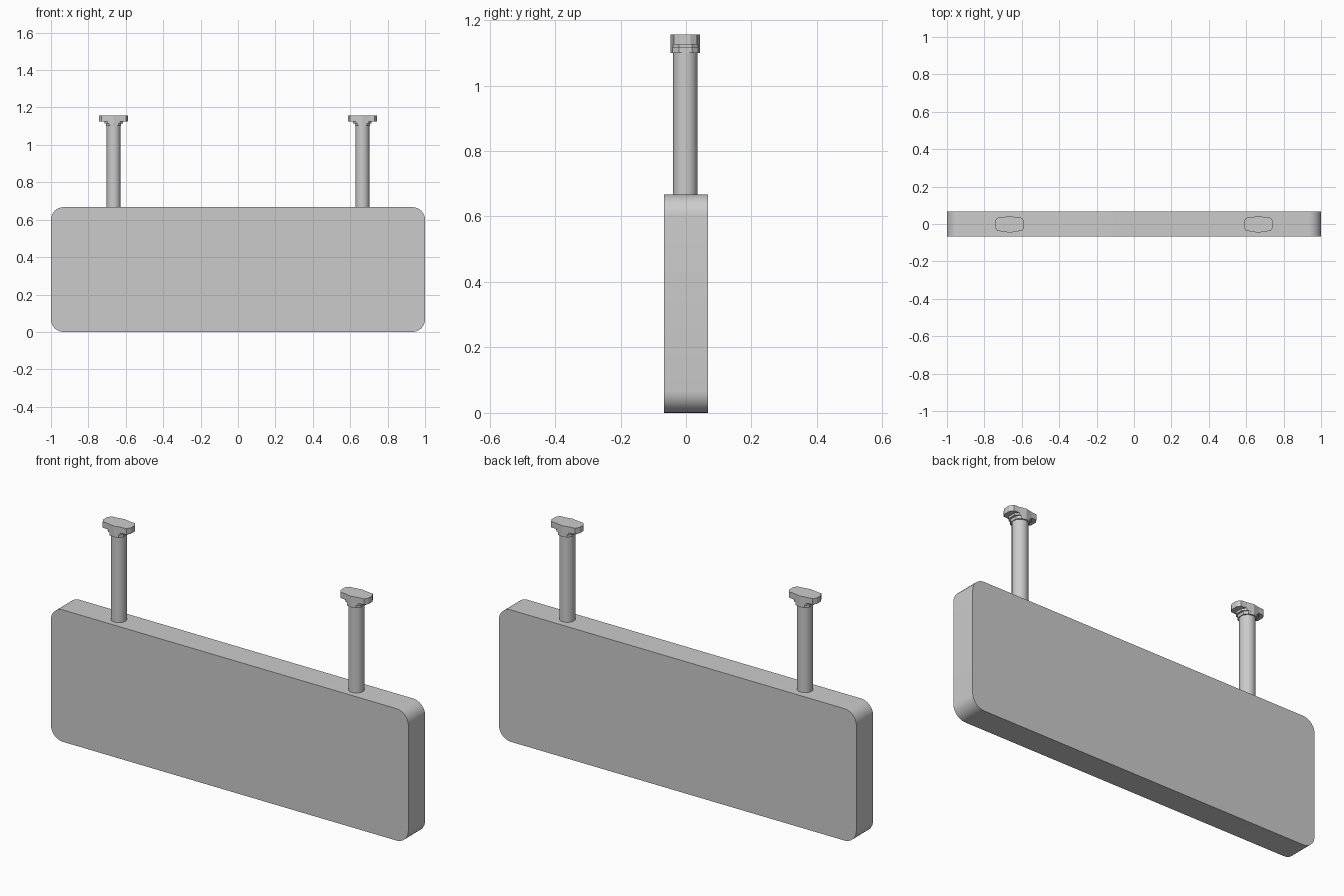
import bpy, bmesh, math
from mathutils import Vector

if "Cube" in bpy.data.objects:
    bpy.data.objects.remove(bpy.data.objects["Cube"])


def prism(name, outline, depth, place):
    """Extrude a closed outline by the vector depth; place maps (a, b) to a 3D point."""
    bm = bmesh.new()
    face = bm.faces.new([bm.verts.new(place(a, b)) for a, b in outline])
    ext = bmesh.ops.extrude_face_region(bm, geom=[face])
    moved = [g for g in ext["geom"] if isinstance(g, bmesh.types.BMVert)]
    bmesh.ops.translate(bm, verts=moved, vec=Vector(depth))
    bmesh.ops.recalc_face_normals(bm, faces=bm.faces)
    mesh = bpy.data.meshes.new(name)
    bm.to_mesh(mesh)
    bm.free()
    obj = bpy.data.objects.new(name, mesh)
    bpy.context.collection.objects.link(obj)
    return obj


def smooth(obj, degrees):
    bpy.ops.object.select_all(action='DESELECT')
    obj.select_set(True)
    bpy.context.view_layer.objects.active = obj
    bpy.ops.object.shade_smooth_by_angle(angle=math.radians(degrees))


def mirrored(quarter):
    """Complete an outline from its +x +y quarter, running from +x to +y (y axis point last)."""
    top = quarter + [(-x, y) for x, y in quarter[-2::-1]]
    return top + [(-x, -y) for x, y in top]


# Hanging board with rounded corners
W, H, T, R, STEPS = 1.0, 0.667, 0.067, 0.067, 8
corners = [(W - R, H - R, 0), (R - W, H - R, 90), (R - W, R, 180), (W - R, R, 270)]
outline = []
for cx, cz, start in corners:
    for i in range(STEPS + 1):
        a = math.radians(start + 90 * i / STEPS)
        outline.append((cx + R * math.cos(a), cz + R * math.sin(a)))
board = prism("board", outline, (0, 2 * T, 0), lambda x, z: (x, -T, z))
smooth(board, 30)

# Two posts, each with a stepped cap
POST_X, POST_Y, POST_R = 0.665, -0.002, 0.0375
circle = [(POST_R * math.cos(math.tau * i / 16), POST_R * math.sin(math.tau * i / 16))
          for i in range(16)]
neck = mirrored([(0.04, 0.02), (0.025, 0.039), (0, 0.045)])
collar = mirrored([(0.05, 0.02), (0.034, 0.038), (0, 0.045)])
wings = mirrored([(0.078, 0.016), (0.066, 0.035), (0.035, 0.038), (0, 0.045)])

for side, sx in (("left", -1), ("right", 1)):
    def stack(part, shape, z0, z1):
        return prism(f"{side}_{part}", shape, (0, 0, z1 - z0),
                     lambda x, y: (sx * POST_X + x, POST_Y + y, z0))
    smooth(stack("post", circle, 0.66, 1.10), 35)
    stack("cap_neck", neck, 1.10, 1.115)
    stack("cap_collar", collar, 1.115, 1.126)
    stack("cap_wings", wings, 1.126, 1.156)
